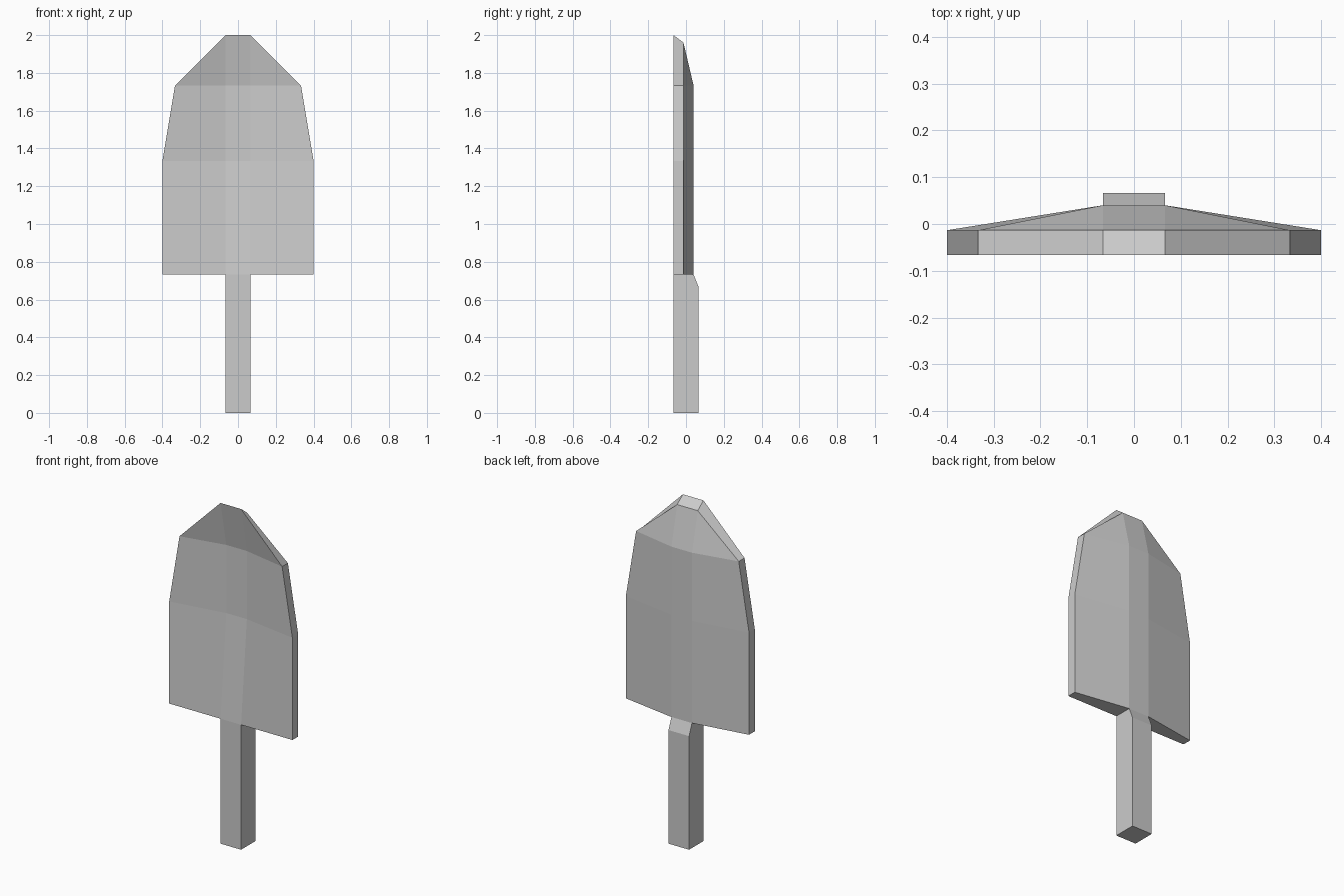
import bpy

if "Cube" in bpy.data.objects:
    bpy.data.objects.remove(bpy.data.objects["Cube"])

U = 1 / 15            # design unit
C = U                 # half width of handle and central rib
FRONT, MID, RIB = -U, -0.2 * U, 0.6 * U


def make_object(name, verts, faces):
    mesh = bpy.data.meshes.new(name)
    mesh.from_pydata(verts, [], faces)
    mesh.validate()
    mesh.update()
    obj = bpy.data.objects.new(name, mesh)
    bpy.context.collection.objects.link(obj)
    return obj


def bridge(a, b):
    """Quads joining two closed rings of vertex indices."""
    n = len(a)
    return [(a[i], a[(i + 1) % n], b[(i + 1) % n], b[i]) for i in range(n)]


# Handle: square bar whose back slopes in to meet the blade
verts, rings = [], []
for z, back in ((0, U), (10 * U, U), (11 * U, RIB)):
    rings.append(list(range(len(verts), len(verts) + 4)))
    verts += [(-C, FRONT, z), (C, FRONT, z), (C, back, z), (-C, back, z)]
faces = [tuple(reversed(rings[0]))]
for a, b in zip(rings, rings[1:]):
    faces += bridge(a, b)
make_object("handle", verts, faces)

# Blade: dished sheet, each row = z, half width, y of front centre
rows = ((11 * U, 0.4, FRONT), (20 * U, 0.4, MID), (26 * U, 5 * U, MID))
verts, rings = [], []
for z, w, dish in rows:
    rings.append(list(range(len(verts), len(verts) + 8)))
    verts += [(-w, FRONT, z), (-C, dish, z), (C, dish, z), (w, FRONT, z),
              (w, MID, z), (C, RIB, z), (-C, RIB, z), (-w, MID, z)]
faces = []
for a, b in zip(rings, rings[1:]):
    faces += bridge(a, b)

# Underside of the two wings, left open where the handle joins
r = rings[0]
faces += [(r[0], r[7], r[6], r[1]), (r[2], r[5], r[4], r[3])]

# Tip: outer corners and centre of each side converge on a narrow chisel end
t = len(verts)
verts += [(-C, FRONT, 2), (C, FRONT, 2), (C, MID, 1.96), (-C, MID, 1.96)]
r = rings[-1]
faces += [(r[0], r[1], t), (r[1], r[2], t + 1, t), (r[2], r[3], t + 1),
          (r[3], r[4], t + 2, t + 1), (r[4], r[5], t + 2),
          (r[5], r[6], t + 3, t + 2), (r[6], r[7], t + 3),
          (r[7], r[0], t, t + 3), (t, t + 1, t + 2, t + 3)]
make_object("blade", verts, faces)
